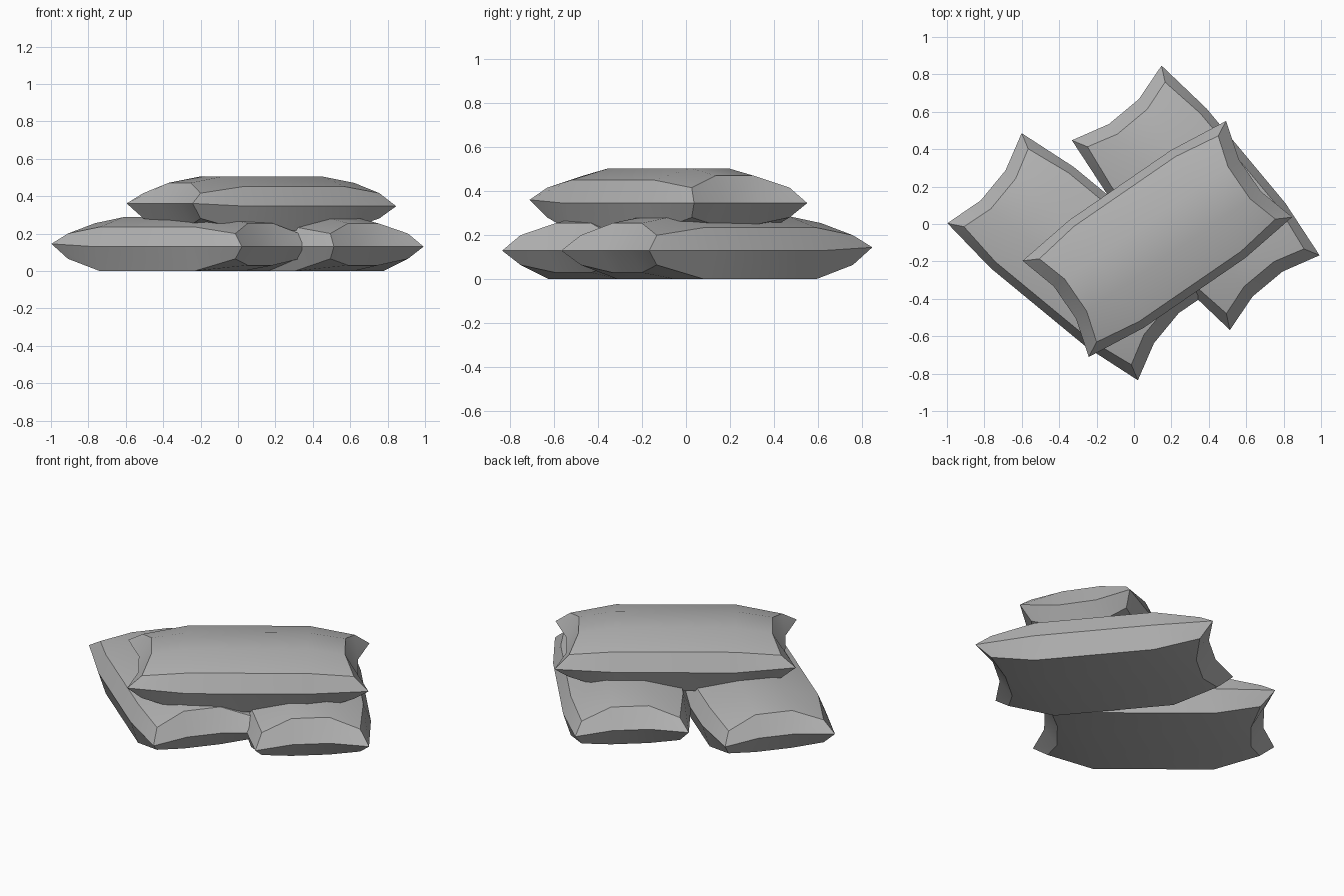
import bpy, bmesh, math

if "Cube" in bpy.data.objects:
    bpy.data.objects.remove(bpy.data.objects["Cube"])

fabric = bpy.data.materials.new("grey_fabric")
fabric.diffuse_color = (0.45, 0.45, 0.45, 1)
fabric.use_nodes = True
fabric.node_tree.nodes["Principled BSDF"].inputs["Base Color"].default_value = fabric.diffuse_color

HALF_L, HALF_W, SEAM_Z = 0.66, 0.312, 0.13
ENDS = (0, 3)


def seam_xy(i, j):
    """Plan position on the seam grid: long sides bulge out, short ends cave in."""
    x = (-1, -0.5, 0.5, 1)[i] * HALF_L
    y = (-1, -1 / 3, 1 / 3, 1)[j] * HALF_W
    if i in ENDS and j not in ENDS:
        x -= math.copysign(0.06, x)
    if j in ENDS and i not in ENDS:
        y += math.copysign(0.038, y)
    return x, y


def panel_point(i, j, top):
    """Point of the top or bottom panel, set in from the seam."""
    x, y = seam_xy(i, j)
    end, side = i in ENDS, j in ENDS
    if end:
        x -= math.copysign(0.08 if side else 0.07, x)
    if side:
        y -= math.copysign(0.042, y)
    if end and side:
        z = 0.2 if top else 0.065
    elif end:
        z = 0.255 if top else 0.03
    elif side:
        z = 0.235 if top else 0
    else:
        z = 0.288 if top else 0
    return x, y, z


def make_bag(name, x, y, z, degrees):
    bm = bmesh.new()
    # Seam loop around the bag
    loop = [(i, 0) for i in range(3)] + [(3, j) for j in range(3)]
    loop += [(i, 3) for i in (3, 2, 1)] + [(0, j) for j in (3, 2, 1)]
    seam = {}
    for i, j in loop:
        lift = 0.015 if i == 0 else 0
        seam[i, j] = bm.verts.new((*seam_xy(i, j), SEAM_Z + lift))
    # Top and bottom panels, each joined to the seam by a sloping band
    for top in (True, False):
        grid = {(i, j): bm.verts.new(panel_point(i, j, top))
                for i in range(4) for j in range(4)}
        for i in range(3):
            for j in range(3):
                bm.faces.new([grid[i, j], grid[i + 1, j],
                              grid[i + 1, j + 1], grid[i, j + 1]])
        for a, b in zip(loop, loop[1:] + loop[:1]):
            bm.faces.new([seam[a], seam[b], grid[b], grid[a]])
    bmesh.ops.recalc_face_normals(bm, faces=bm.faces[:])
    mesh = bpy.data.meshes.new(name)
    bm.to_mesh(mesh)
    bm.free()
    mesh.materials.append(fabric)
    obj = bpy.data.objects.new(name, mesh)
    bpy.context.collection.objects.link(obj)
    obj.location = (x, y, z)
    obj.rotation_euler.z = math.radians(degrees)
    # Smooth panels with crisp seams
    bpy.ops.object.select_all(action='DESELECT')
    obj.select_set(True)
    bpy.context.view_layer.objects.active = obj
    bpy.ops.object.shade_smooth_by_angle(angle=math.radians(30))


# Two bags side by side with a third laid across them
make_bag("lower_left_bag", -0.29, -0.175, 0, -39.5)
make_bag("lower_right_bag", 0.33, 0.14, 0, -50.2)
make_bag("upper_bag", 0.125, -0.08, 0.216, 34.5)
